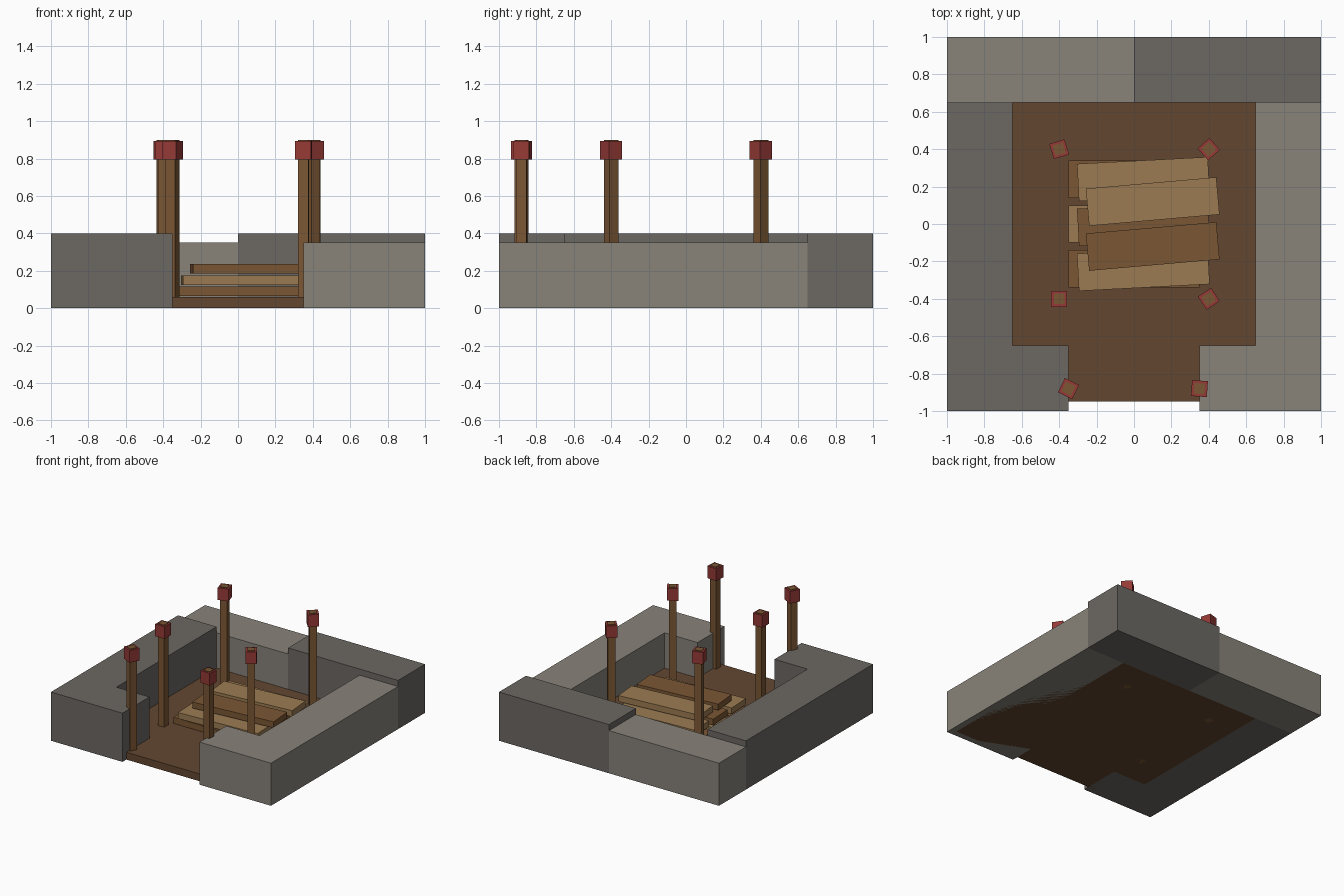
import bpy, bmesh
from math import radians, pi

if "Cube" in bpy.data.objects:
    bpy.data.objects.remove(bpy.data.objects["Cube"])


def lin(h):
    c = [int(h[i:i + 2], 16) / 255 for i in (0, 2, 4)]
    return [v / 12.92 if v < 0.04045 else ((v + 0.055) / 1.055) ** 2.4 for v in c] + [1]


def mat(name, h):
    m = bpy.data.materials.new(name)
    m.diffuse_color = lin(h)
    m.use_nodes = True
    m.node_tree.nodes["Principled BSDF"].inputs["Base Color"].default_value = m.diffuse_color
    return m


STONE_LIGHT = mat("stone_light", "88837a")
STONE_DARK = mat("stone_dark", "6c6863")
FLOOR = mat("floor_wood", "634630")
WOOD_DARK = mat("wood_dark", "7b5734")
WOOD_LIGHT = mat("wood_light", "9b7b52")
RED = mat("red_band", "963a36")


def prism(name, pts, z0, z1, m, loc=(0, 0), rot=0):
    """Extrude a flat outline from z0 to z1."""
    bm = bmesh.new()
    base = bm.faces.new([bm.verts.new((x, y, z0)) for x, y in pts])
    top = bmesh.ops.extrude_face_region(bm, geom=[base])["geom"]
    bmesh.ops.translate(bm, vec=(0, 0, z1 - z0),
                        verts=[v for v in top if isinstance(v, bmesh.types.BMVert)])
    bmesh.ops.recalc_face_normals(bm, faces=bm.faces[:])
    me = bpy.data.meshes.new(name)
    bm.to_mesh(me)
    bm.free()
    me.materials.append(m)
    ob = bpy.data.objects.new(name, me)
    ob.location = (loc[0], loc[1], 0)
    ob.rotation_euler.z = radians(rot)
    bpy.context.collection.objects.link(ob)
    return ob


def rect(x0, x1, y0, y1):
    return [(x0, y0), (x1, y0), (x1, y1), (x0, y1)]


def square(s):
    return rect(-s / 2, s / 2, -s / 2, s / 2)


# Stone walls: L-shaped sides leave a front doorway, two blocks close the back
ell = [(-1, -1), (-.35, -1), (-.35, -.65), (-.65, -.65), (-.65, .65), (-1, .65)]
prism("left_wall", ell, 0, .4, STONE_DARK)
prism("right_wall", [(-x, y) for x, y in ell], 0, .35, STONE_LIGHT)
prism("back_left_wall", rect(-1, 0, .65, 1), 0, .35, STONE_LIGHT)
prism("back_right_wall", rect(0, 1, .65, 1), 0, .4, STONE_DARK)

# Wooden floor
prism("floor", rect(-.95, .95, -.95, .95), 0, .06, FLOOR)

# Stacked planks: (x, y, layer, turn, material)
planks = [(0, .24, 0, 0, WOOD_DARK), (0, 0, 0, 0, WOOD_LIGHT), (0, -.24, 0, 0, WOOD_DARK),
          (.05, .24, 1, 3, WOOD_LIGHT), (.05, 0, 1, 3, WOOD_DARK), (.05, -.24, 1, 3, WOOD_LIGHT),
          (.1, .12, 2, 5, WOOD_LIGHT), (.1, -.12, 2, 5, WOOD_DARK)]
for i, (x, y, layer, rot, m) in enumerate(planks):
    z = .065 + .06 * layer
    prism(f"plank_{i + 1}", rect(-.35, .35, -.1, .1), z, z + .05, m, (x, y), rot)

# Marker posts with red bands near the top
posts = [(-.4, .4, 17), (.4, .4, 42), (-.4, -.4, 0), (.4, -.4, 33), (-.35, -.88, -26), (.35, -.88, -4)]
for i, (x, y, rot) in enumerate(posts):
    prism(f"post_{i + 1}", square(.0566), 0, .9, WOOD_DARK, (x, y), rot)
    prism(f"post_band_{i + 1}", square(.085), .795, .895, RED, (x, y), rot)
